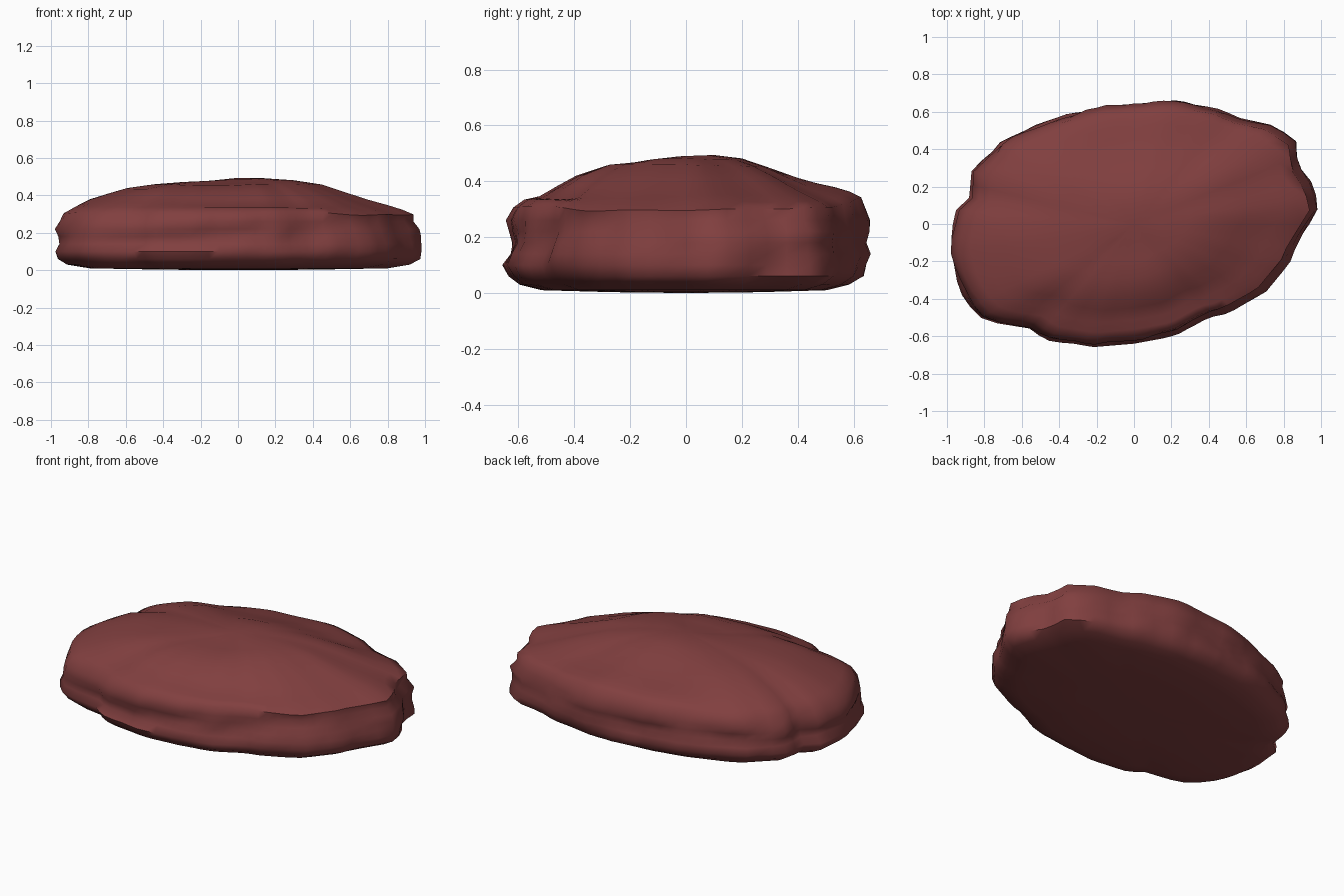
import bpy
import bmesh
from math import cos, sin, pi, hypot, exp
from mathutils import Vector, noise

cube = bpy.data.objects.get("Cube")
if cube:
    bpy.data.objects.remove(cube, do_unlink=True)

# Plan outline of the rock, counter-clockwise
OUTLINE = [(1, .08), (.97, .2), (.9, .3), (.88, .45), (.74, .54), (.54, .58), (.48, .62),
           (.2, .67), (-.18, .64), (-.4, .58), (-.7, .46), (-.88, .27), (-.87, .15),
           (-.95, .08), (-1, -.12), (-.97, -.28), (-.9, -.42), (-.8, -.52), (-.55, -.56),
           (-.48, -.62), (-.24, -.66), (0, -.64), (.22, -.6), (.4, -.5), (.5, -.48),
           (.7, -.37), (.84, -.2), (.87, -.13)]

# Flank: height, then scale towards +x, +y, -x, -y
FLANK = [(.003, .4, .4, .4, .4), (.01, .8, .75, .8, .78), (.03, .92, .87, .93, .9),
         (.06, .98, .95, .98, .96), (.1, .99, .97, 1, 1), (.14, 1, .98, .97, .97),
         (.18, .98, .96, .97, .95), (.22, .96, .97, .98, .95), (.26, .93, .98, .96, .97)]

# Upper side: scale, then height towards +x, +y, -x, -y
CROWN = [(.94, .295, .34, .305, .31), (.88, .32, .36, .34, .345), (.8, .345, .375, .38, .365),
         (.7, .375, .39, .41, .385), (.6, .41, .41, .44, .415), (.45, .46, .445, .46, .455),
         (.3, .478, .475, .47, .468), (.15, .485, .487, .48, .478)]

SEGMENTS = 80


def outline_radius(angle):
    """Distance from the centre to the outline along a direction."""
    dx, dy = cos(angle), sin(angle)
    for (ax, ay), (bx, by) in zip(OUTLINE, OUTLINE[1:] + OUTLINE[:1]):
        side_a, side_b = dx * ay - dy * ax, dx * by - dy * bx
        if side_a <= 0 < side_b and ax * dx + ay * dy > 0:
            t = side_a / (side_a - side_b)
            return hypot(ax + t * (bx - ax), ay + t * (by - ay))
    return 1.0


def blend(values, angle):
    """Mix the four directional values by the facing of the point."""
    c, s = cos(angle), sin(angle)
    across = values[0] if c > 0 else values[2]
    along = values[1] if s > 0 else values[3]
    return across * c * c + along * s * s


def bump(value, centre, width):
    return exp(-((value - centre) / width) ** 2)


def flank_point(angle, height, scales):
    """Steep side with irregular worn strata."""
    c, s = cos(angle), sin(angle)
    strata = noise.noise(Vector((c * 2.5, s * 2.5, height * 11)))
    grain = noise.noise(Vector((c * 7, s * 7, height * 16)))
    scale = blend(scales, angle)
    scale += (.03 * strata + .015 * grain) * min(1, height * 14)
    radius = outline_radius(angle) * min(scale, 1)
    return radius * c, radius * s, height


def crown_point(angle, scale, heights):
    """Sloping upper side with a broken ledge along the front."""
    radius = outline_radius(angle) * scale
    x, y = radius * cos(angle), radius * sin(angle)
    z = blend(heights, angle)
    rough = noise.noise(Vector((x * 2.5, y * 3.5, 3)))
    ledge = max(0, -sin(angle)) * bump(scale, .8, .09)
    z += .015 * rough - .022 * ledge * (1 + rough)
    return x, y, z


# Stack the flank and crown rings
directions = [2 * pi * i / SEGMENTS for i in range(SEGMENTS)]
bm = bmesh.new()
rings = [[bm.verts.new(flank_point(a, row[0], row[1:])) for a in directions] for row in FLANK]
rings += [[bm.verts.new(crown_point(a, row[0], row[1:])) for a in directions] for row in CROWN]

# Skin between neighbouring rings
for lower, upper in zip(rings, rings[1:]):
    for i in range(SEGMENTS):
        j = (i + 1) % SEGMENTS
        bm.faces.new((lower[i], lower[j], upper[j], upper[i]))

# Close the crown and the base with fans
for ring, height in ((rings[-1], .488), (rings[0], 0)):
    tip = bm.verts.new((0, 0, height))
    for i in range(SEGMENTS):
        bm.faces.new((ring[i], ring[(i + 1) % SEGMENTS], tip))
bmesh.ops.recalc_face_normals(bm, faces=bm.faces)

mesh = bpy.data.meshes.new("rock")
bm.to_mesh(mesh)
bm.free()
rock = bpy.data.objects.new("rock", mesh)
bpy.context.collection.objects.link(rock)

# Dull red stone
stone = bpy.data.materials.new("red_stone")
stone.use_nodes = True
colour = (.22, .05, .05, 1)
stone.diffuse_color = colour
stone.node_tree.nodes["Principled BSDF"].inputs["Base Color"].default_value = colour
mesh.materials.append(stone)

bpy.context.view_layer.objects.active = rock
rock.select_set(True)
bpy.ops.object.shade_smooth_by_angle(angle=pi / 3)
